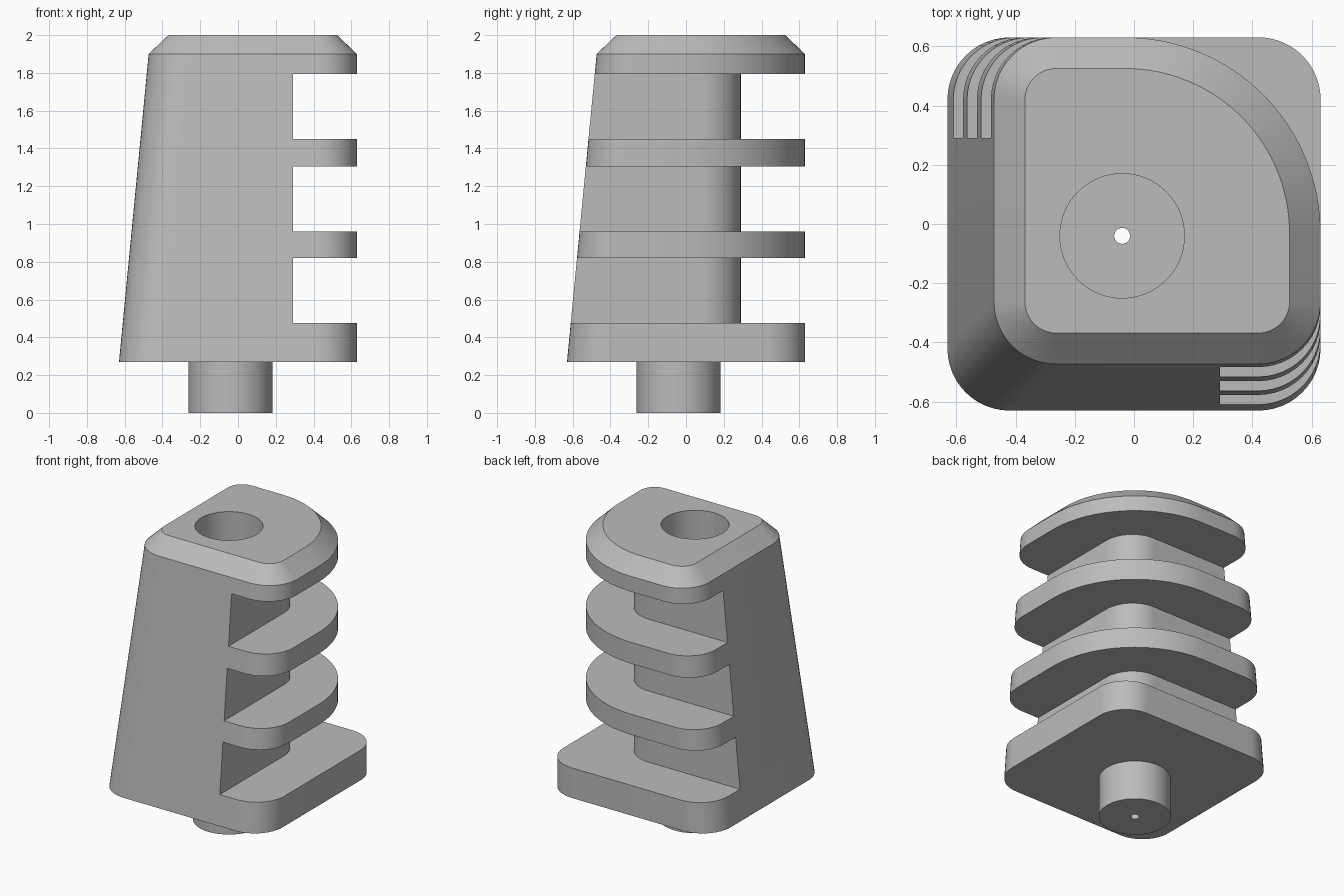
import bpy
import bmesh
from math import cos, sin, radians

cube = bpy.data.objects.get("Cube")
if cube:
    bpy.data.objects.remove(cube, do_unlink=True)

grey = bpy.data.materials.new("plain grey")
grey.use_nodes = True
grey.diffuse_color = (0.5, 0.5, 0.5, 1)
grey.node_tree.nodes["Principled BSDF"].inputs["Base Color"].default_value = (0.5, 0.5, 0.5, 1)

AXIS = -0.04          # x and y of the peg and socket
OUT = 0.63            # straight outer sides
CORE = 0.29           # where the notches stop
BASE, TOP = 0.27, 2.0
SHOULDER = 1.9


def arc(cx, cy, r, start, end, steps):
    angles = [radians(start + (end - start) * i / steps) for i in range(steps + 1)]
    return [(cx + r * cos(a), cy + r * sin(a)) for a in angles]


def section(z, back_radius, inset=0.0):
    """Rounded outline whose left and front sides lean inwards with height."""
    lo = -OUT + (min(z, SHOULDER) - BASE) * 0.0963 + inset
    hi = OUT - inset
    r, b = 0.21 - inset, back_radius - inset
    outline = (arc(lo + r, lo + r, r, 180, 270, 12)
               + arc(hi - r, lo + r, r, 270, 360, 12)
               + arc(hi - b, hi - b, b, 0, 90, 32)
               + arc(lo + r, hi - r, r, 90, 180, 12))
    return [(x, y, z) for x, y in outline]


def loft(name, rings):
    bm = bmesh.new()
    loops = [[bm.verts.new(p) for p in ring] for ring in rings]
    n = len(loops[0])
    for low, high in zip(loops, loops[1:]):
        for i in range(n):
            j = (i + 1) % n
            bm.faces.new((low[i], low[j], high[j], high[i]))
    bm.faces.new(loops[0][::-1])
    bm.faces.new(loops[-1])
    bmesh.ops.recalc_face_normals(bm, faces=bm.faces)
    mesh = bpy.data.meshes.new(name)
    bm.to_mesh(mesh)
    bm.free()
    mesh.materials.append(grey)
    obj = bpy.data.objects.new(name, mesh)
    bpy.context.collection.objects.link(obj)
    return obj


def prism(name, outline, z0, z1):
    return loft(name, [[(x, y, z) for x, y in outline] for z in (z0, z1)])


def cylinder(name, r, z0, z1, steps):
    return prism(name, arc(AXIS, AXIS, r, 0, 360, steps)[:-1], z0, z1)


def cut(obj, cutter):
    mod = obj.modifiers.new("cut", "BOOLEAN")
    mod.operation = "DIFFERENCE"
    mod.solver = "EXACT"
    mod.object = cutter
    bpy.context.view_layer.objects.active = obj
    bpy.ops.object.modifier_apply(modifier=mod.name)


# Solid parts
base = loft("base_plate", [section(BASE, 0.21), section(0.475, 0.21)])
body = loft("finned_body", [section(0.475, 0.66), section(SHOULDER, 0.66),
                            section(TOP, 0.66, 0.105)])
peg = cylinder("bottom_peg", 0.222, 0, BASE, 64)

# Notches between the fins, wrapping the back and right sides of the core
notch = [(-1, CORE)] + arc(0.08, 0.08, 0.21, 90, 0, 16) + [(CORE, -1), (1, -1), (1, 1), (-1, 1)]
cutters = []
for z0, z1 in ((0.4, 0.82), (0.96, 1.305), (1.45, 1.795)):
    cutters.append(prism("notch_cutter", notch, z0, z1))
    cut(body, cutters[-1])

# Socket in the top and a pin hole through everything
socket = cylinder("socket_cutter", 0.21, 1.68, 2.1, 64)
cut(body, socket)
pin = cylinder("pin_cutter", 0.027, -0.1, 1.8, 24)
for part in (base, body, peg):
    cut(part, pin)

for cutter in cutters + [socket, pin]:
    bpy.data.objects.remove(cutter, do_unlink=True)

# Smooth curved walls, crisp edges
bpy.ops.object.select_all(action="DESELECT")
for part in (base, body, peg):
    part.select_set(True)
bpy.context.view_layer.objects.active = body
bpy.ops.object.shade_smooth_by_angle(angle=radians(25))
